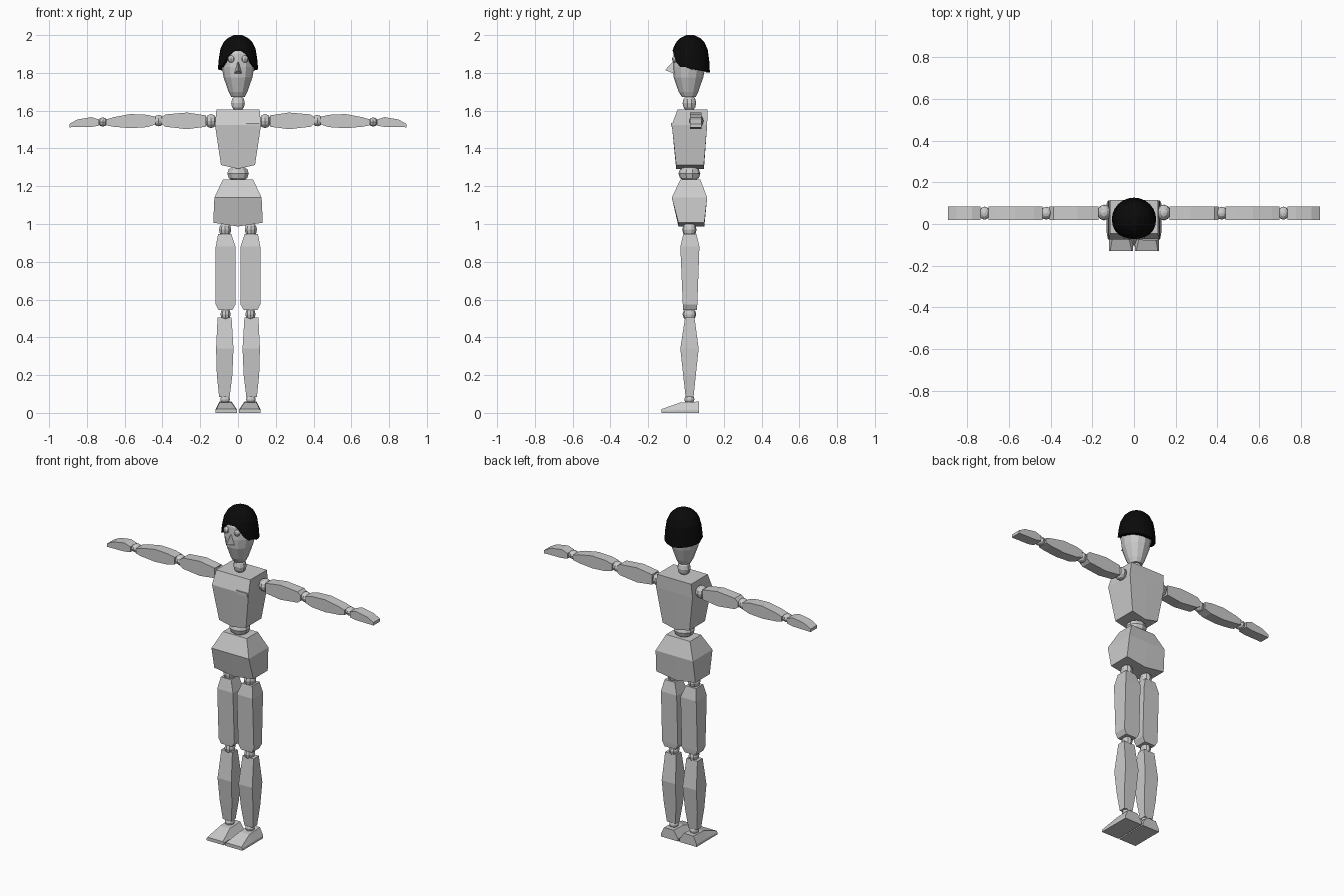
import bpy, bmesh, math


def material(name, value):
    m = bpy.data.materials.new(name)
    m.diffuse_color = (value, value, value, 1)
    return m


GREY = material("pale grey", 0.6)
BLACK = material("hair black", 0.003)


def loft(name, rings, mat=GREY, caps=(True, True)):
    """Skin a list of equal-length point rings."""
    bm = bmesh.new()
    rows = [[bm.verts.new(p) for p in r] for r in rings]
    n = len(rows[0])
    for a, b in zip(rows, rows[1:]):
        for i in range(n):
            j = (i + 1) % n
            bm.faces.new((a[i], a[j], b[j], b[i]))
    if caps[0]:
        bm.faces.new(rows[0])
    if caps[1]:
        bm.faces.new(rows[-1])
    bmesh.ops.recalc_face_normals(bm, faces=bm.faces)
    me = bpy.data.meshes.new(name)
    bm.to_mesh(me)
    bm.free()
    me.materials.append(mat)
    ob = bpy.data.objects.new(name, me)
    bpy.context.collection.objects.link(ob)
    return ob


def ball(name, loc, size, seg=10, rows=6):
    bpy.ops.mesh.primitive_uv_sphere_add(segments=seg, ring_count=rows, radius=1, location=loc)
    ob = bpy.context.object
    ob.name = name
    ob.scale = size
    ob.data.materials.append(GREY)
    return ob


def block_z(name, s, sections):
    """Rectangular sections stacked upward: z, x0, x1, y0, y1."""
    return loft(name, [[(s * x0, y0, z), (s * x1, y0, z), (s * x1, y1, z), (s * x0, y1, z)]
                       for z, x0, x1, y0, y1 in sections])


def block_x(name, s, sections, y0=0.02, y1=0.083):
    """Flat arm pieces running outward: x, z0, z1."""
    return loft(name, [[(s * x, y0, z0), (s * x, y1, z0), (s * x, y1, z1), (s * x, y0, z1)]
                       for x, z0, z1 in sections])


def body_block(name, sections):
    """Symmetric trunk pieces with a centre line: z, half width, y0, y1, centre drop."""
    return loft(name, [[(-w, y0, z), (0, y0, z - d), (w, y0, z),
                        (w, y1, z), (0, y1, z - d), (-w, y1, z)]
                       for z, w, y0, y1, d in sections])


# Trunk
body_block("pelvis", [(1.007, 0.131, -0.04, 0.097, 0.02), (1.14, 0.125, -0.075, 0.112, 0),
                      (1.235, 0.08, -0.03, 0.076, 0)])
body_block("torso", [(1.312, 0.09, -0.052, 0.095, 0.02), (1.525, 0.122, -0.075, 0.112, 0),
                     (1.605, 0.114, -0.045, 0.114, 0)])
block_z("chest_pocket", 1, [(1.515, 0.06, 0.115, -0.079, -0.07), (1.535, 0.04, 0.115, -0.079, -0.065)])
ball("waist_joint", (0, 0.018, 1.267), (0.06, 0.058, 0.045))
ball("neck", (0, 0.018, 1.64), (0.038, 0.036, 0.045))

for s, side in ((1, "left"), (-1, "right")):
    # Leg
    ball(side + "_hip_joint", (s * 0.068, 0.018, 0.97), (0.034, 0.038, 0.04))
    block_z(side + "_thigh", s, [(0.545, 0.03, 0.103, -0.015, 0.057), (0.575, 0.013, 0.118, -0.017, 0.06),
                                 (0.88, 0.013, 0.118, -0.03, 0.071), (0.948, 0.036, 0.105, -0.014, 0.055)])
    ball(side + "_knee_joint", (s * 0.066, 0.018, 0.522), (0.028, 0.036, 0.036))
    block_z(side + "_shin", s, [(0.085, 0.044, 0.1, -0.002, 0.04), (0.2, 0.03, 0.112, -0.015, 0.052),
                                (0.34, 0.024, 0.116, -0.03, 0.067), (0.505, 0.034, 0.108, -0.005, 0.045)])
    ball(side + "_ankle_joint", (s * 0.068, 0.018, 0.072), (0.027, 0.027, 0.024))
    loft(side + "_foot", [[(s * 0.004, y, 0), (s * 0.12, y, 0), (s * 0.12, y, zs),
                           (s * b, y, zt), (s * a, y, zt), (s * 0.004, y, zs)]
                          for y, zs, zt, a, b in ((-0.13, 0.012, 0.02, 0.01, 0.114),
                                                  (-0.03, 0.015, 0.055, 0.034, 0.098),
                                                  (0.07, 0.015, 0.06, 0.034, 0.098))])

    # Arm
    ball(side + "_shoulder_joint", (s * 0.143, 0.055, 1.545), (0.034, 0.038, 0.037))
    block_x(side + "_upper_arm", s, [(0.17, 1.515, 1.575), (0.27, 1.502, 1.59),
                                     (0.385, 1.515, 1.58), (0.405, 1.53, 1.563)])
    ball(side + "_elbow_joint", (s * 0.42, 0.052, 1.547), (0.03, 0.031, 0.03))
    block_x(side + "_forearm", s, [(0.438, 1.527, 1.568), (0.48, 1.513, 1.578), (0.57, 1.507, 1.582),
                                   (0.66, 1.515, 1.565), (0.698, 1.523, 1.553)])
    ball(side + "_wrist_joint", (s * 0.716, 0.052, 1.54), (0.026, 0.032, 0.024))
    block_x(side + "_hand", s, [(0.735, 1.521, 1.553), (0.775, 1.514, 1.566), (0.85, 1.513, 1.553),
                                (0.892, 1.512, 1.53)])

    # Eye
    ball(side + "_eye", (s * 0.036, -0.058, 1.873), (0.019, 0.016, 0.019), 8, 6)


# Head
def ring(z, rx, ry, cy, n):
    return [(rx * math.sin(2 * math.pi * i / n), cy - ry * math.cos(2 * math.pi * i / n), z)
            for i in range(n)]


loft("head", [ring(z, rx, ry, cy, 12) for z, rx, ry, cy in (
    (1.672, 0.036, 0.036, 0.015), (1.7, 0.05, 0.052, 0.013), (1.775, 0.076, 0.078, 0.013),
    (1.83, 0.086, 0.086, 0.016), (1.9, 0.084, 0.084, 0.018), (1.945, 0.068, 0.068, 0.018),
    (1.97, 0.03, 0.03, 0.018))])

# Nose: a wedge widening downward to a projecting tip
loft("nose", [[(-0.006, -0.06, 1.86), (0.006, -0.06, 1.86), (0, -0.074, 1.855)],
              [(-0.021, -0.06, 1.795), (0.021, -0.06, 1.795), (0, -0.11, 1.815)]])


# Hair: a dome whose lower edge drops from forehead to nape
def lookup(table, v):
    for (a, p), (b, q) in zip(table, table[1:]):
        if v <= b:
            return p + (q - p) * (v - a) / (b - a)
    return table[-1][1]


EDGE = [(0, 1.915), (20, 1.905), (35, 1.885), (48, 1.835), (90, 1.82), (180, 1.803)]
DOME = [(1.78, 0.107), (1.84, 0.106), (1.92, 0.096), (1.96, 0.079), (1.985, 0.053), (2.0, 0.022)]
N = 24
rings = []
for inner, t in ((0.8, 0), (1, 0), (1, 0.3), (1, 0.6), (1, 0.8), (1, 0.92), (1, 1)):
    row = []
    for i in range(N):
        a = 2 * math.pi * i / N
        deg = min(360 * i / N, 360 - 360 * i / N)
        low = lookup(EDGE, deg) + (0.007 if i % 2 and deg < 100 else 0)
        z = low + (2.0 - low) * t
        r = lookup(DOME, z) * inner
        row.append((r * math.sin(a), 0.022 - r * 0.98 * math.cos(a), z))
    rings.append(row)
loft("hair", rings, BLACK, caps=(False, True))
